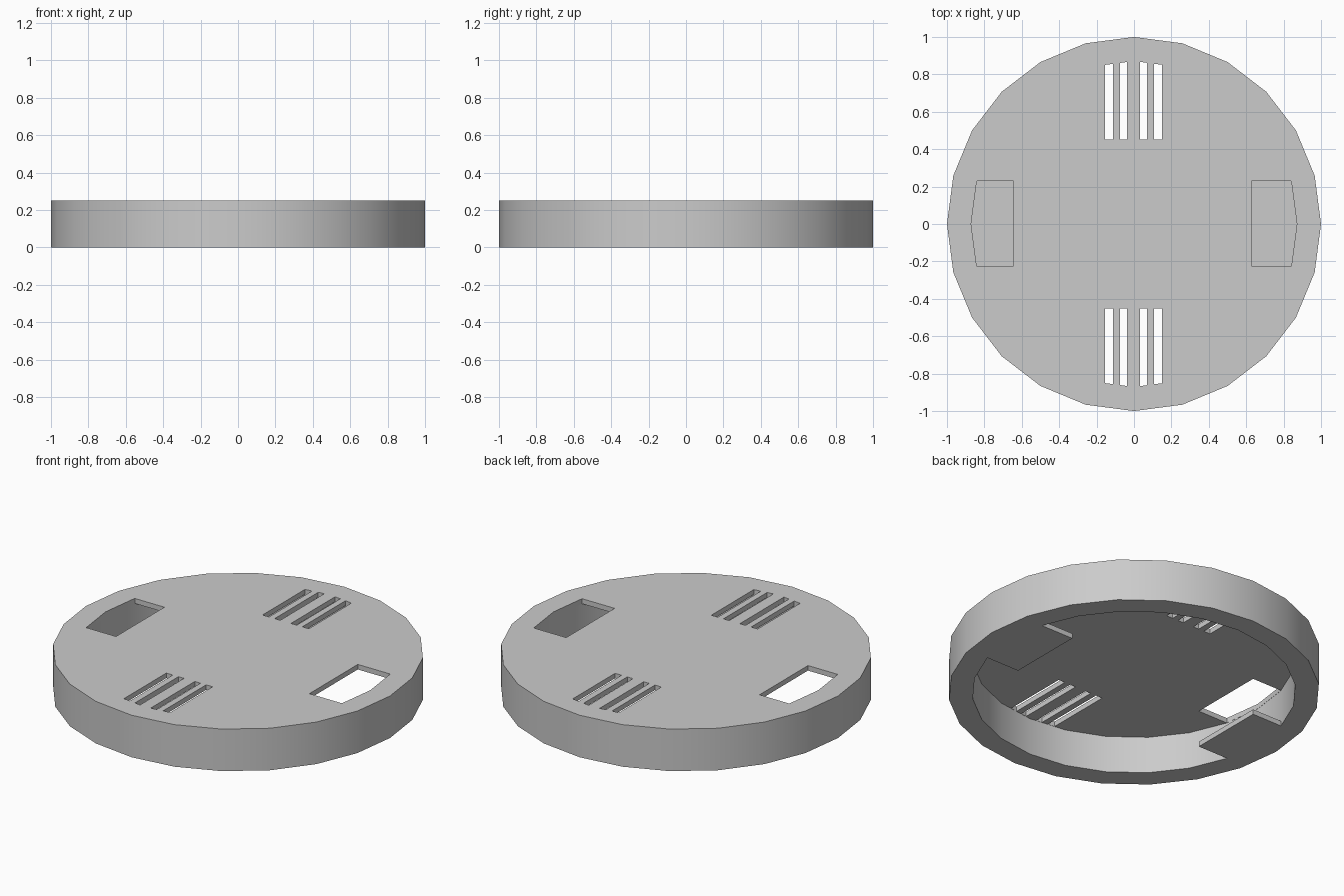
import bpy, bmesh, math

if "Cube" in bpy.data.objects:
    bpy.data.objects.remove(bpy.data.objects["Cube"], do_unlink=True)

HEIGHT, CEILING, CAVITY, LEDGE = 0.25, 0.22, 0.872, 0.03

grey = bpy.data.materials.new("mid grey")
grey.use_nodes = True
grey.diffuse_color = (0.6, 0.6, 0.6, 1)
grey.node_tree.nodes["Principled BSDF"].inputs["Base Color"].default_value = grey.diffuse_color


def finish(name, bm):
    bmesh.ops.recalc_face_normals(bm, faces=bm.faces)
    mesh = bpy.data.meshes.new(name)
    bm.to_mesh(mesh)
    bm.free()
    mesh.materials.append(grey)
    obj = bpy.data.objects.new(name, mesh)
    bpy.context.collection.objects.link(obj)
    return obj


def prism(name, radius, z0, z1, sides=24):
    bm = bmesh.new()
    ring = [bm.verts.new((radius * math.cos(math.tau * i / sides),
                          radius * math.sin(math.tau * i / sides), z0)) for i in range(sides)]
    base = bm.faces.new(ring)
    top = bmesh.ops.extrude_face_region(bm, geom=[base])["geom"]
    bmesh.ops.translate(bm, vec=(0, 0, z1 - z0),
                        verts=[v for v in top if isinstance(v, bmesh.types.BMVert)])
    return finish(name, bm)


def boxes(name, rects, z0, z1):
    bm = bmesh.new()
    for x0, x1, y0, y1 in rects:
        cube = bmesh.ops.create_cube(bm, size=1)["verts"]
        bmesh.ops.scale(bm, verts=cube, vec=(x1 - x0, y1 - y0, z1 - z0))
        bmesh.ops.translate(bm, verts=cube,
                            vec=((x0 + x1) / 2, (y0 + y1) / 2, (z0 + z1) / 2))
    return finish(name, bm)


def activate(obj):
    bpy.ops.object.select_all(action="DESELECT")
    obj.select_set(True)
    bpy.context.view_layer.objects.active = obj


def boolean(obj, tool, operation):
    # Apply the cut and discard the tool
    mod = obj.modifiers.new("cut", "BOOLEAN")
    mod.operation, mod.object, mod.solver = operation, tool, "EXACT"
    activate(obj)
    bpy.ops.object.modifier_apply(modifier=mod.name)
    bpy.data.objects.remove(tool, do_unlink=True)


# Plan outlines of the side windows and the vent slots
windows = {"right": (-0.95, -0.645, -0.225, 0.23), "left": (0.627, 0.95, -0.225, 0.23)}
slot_spans = [(-0.155, -0.112), (-0.075, -0.038), (0.032, 0.07), (0.107, 0.15)]
slots = [(a, b, *y) for a, b in slot_spans for y in ((0.452, 0.95), (-0.95, -0.452))]

# Hollow round cover
cover = prism("round_cover", 1, 0, HEIGHT)
boolean(cover, prism("cavity", CAVITY, -0.1, CEILING), "DIFFERENCE")
openings = boxes("openings", slots + list(windows.values()), CEILING - 0.05, HEIGHT + 0.1)
boolean(openings, prism("limit", CAVITY - 0.001, 0, 1), "INTERSECT")
boolean(cover, openings, "DIFFERENCE")

# Ledge at the foot of the wall under each window
ledges = []
for side, rect in windows.items():
    ledge = boxes(side + "_ledge", [rect], 0, LEDGE)
    boolean(ledge, prism("limit", CAVITY, -1, 1), "INTERSECT")
    ledges.append(ledge)

for obj in [cover] + ledges:
    activate(obj)
    bpy.ops.object.shade_smooth_by_angle(angle=math.radians(30))
